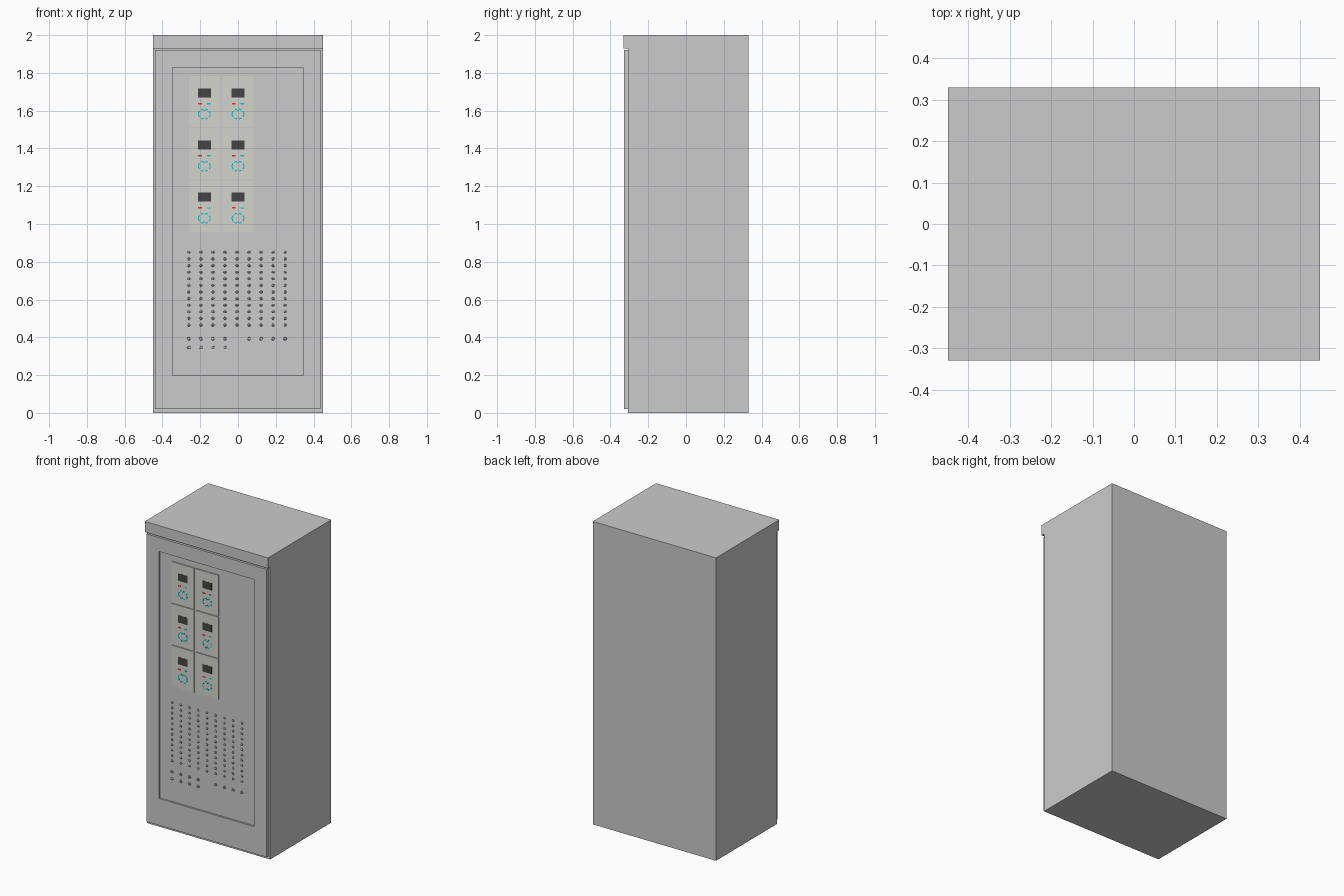
import bpy, bmesh, math
from mathutils import Matrix, Vector

if "Cube" in bpy.data.objects:
    bpy.data.objects.remove(bpy.data.objects["Cube"])


def material(name, rgb):
    m = bpy.data.materials.new(name)
    m.diffuse_color = (*rgb, 1)
    m.use_nodes = True
    m.node_tree.nodes["Principled BSDF"].inputs["Base Color"].default_value = m.diffuse_color
    return m


def finish(bm, name, mat=None, smooth=False):
    bmesh.ops.recalc_face_normals(bm, faces=bm.faces)
    me = bpy.data.meshes.new(name)
    bm.to_mesh(me)
    bm.free()
    ob = bpy.data.objects.new(name, me)
    bpy.context.collection.objects.link(ob)
    if mat:
        me.materials.append(mat)
    if smooth:
        bpy.ops.object.select_all(action='DESELECT')
        ob.select_set(True)
        bpy.context.view_layer.objects.active = ob
        bpy.ops.object.shade_smooth_by_angle(angle=math.radians(35))
    return ob


def box(bm, x, z, w, h, y0, y1, spin=0):
    m = (Matrix.Translation((x, (y0 + y1) / 2, z)) @ Matrix.Rotation(spin, 4, 'Y')
         @ Matrix.Diagonal((w, y1 - y0, h, 1)))
    bmesh.ops.create_cube(bm, size=1, matrix=m)


def disc(bm, x, z, r0, r1, y0, y1, n=12):
    # r0 is the radius at the back (y1), r1 at the front (y0)
    m = Matrix.Translation((x, (y0 + y1) / 2, z)) @ Matrix.Rotation(math.pi / 2, 4, 'X')
    bmesh.ops.create_cone(bm, cap_ends=True, segments=n, radius1=r0, radius2=r1,
                          depth=y1 - y0, matrix=m)


PLATE = material("plate_beige_grey", (0.66, 0.66, 0.62))
DARK = material("screen_dark", (0.06, 0.06, 0.06))
CYAN = material("cyan", (0.0, 0.55, 0.6))
RED = material("red", (0.7, 0.03, 0.03))
CREAM = material("lamp_cream", (0.75, 0.72, 0.55))
METAL = material("bezel_grey", (0.3, 0.3, 0.3))

# Cabinet body with overhanging header, extruded side profile
bm = bmesh.new()
profile = [(0.33, 0), (0.33, 2), (-0.33, 2), (-0.33, 1.93), (-0.307, 1.93), (-0.307, 0)]
face = bm.faces.new([bm.verts.new((-0.45, y, z)) for y, z in profile])
ext = bmesh.ops.extrude_face_region(bm, geom=[face])
bmesh.ops.translate(bm, vec=(0.9, 0, 0),
                    verts=[v for v in ext["geom"] if isinstance(v, bmesh.types.BMVert)])
finish(bm, "cabinet_body")

# Door with a shallow rectangular recess in its front
bm = bmesh.new()


def rect(x0, x1, z0, z1, y):
    return [bm.verts.new((x, y, z)) for x, z in ((x0, z0), (x1, z0), (x1, z1), (x0, z1))]


FLOOR = -0.316
loops = [rect(-0.44, 0.437, 0.02, 1.92, -0.307), rect(-0.44, 0.437, 0.02, 1.92, -0.328),
         rect(-0.348, 0.345, 0.197, 1.828, -0.328), rect(-0.348, 0.345, 0.197, 1.828, FLOOR)]
for a, b in zip(loops, loops[1:]):
    for i in range(4):
        j = (i + 1) % 4
        bm.faces.new((a[i], a[j], b[j], b[i]))
bm.faces.new(loops[0])
bm.faces.new(loops[-1])
finish(bm, "door")

# Six control units: plate, screen, indicators and a ring of keys
FACE = -0.322
plates, screens, cyans, reds = (bmesh.new() for _ in range(4))
for cx in (-0.178, 0.0):
    for row in range(3):
        cz = 1.648 - 0.276 * row
        box(plates, cx, cz, 0.163, 0.27, FACE, FLOOR)
        box(screens, cx, cz + 0.046, 0.068, 0.048, FACE - 0.001, FACE)
        box(reds, cx - 0.023, cz - 0.011, 0.02, 0.008, FACE - 0.001, FACE)
        box(cyans, cx + 0.023, cz - 0.011, 0.018, 0.007, FACE - 0.001, FACE)
        kz = cz - 0.066
        for k in range(8):
            a = 2 * math.pi * (k + 0.5) / 8
            box(cyans, cx + 0.031 * math.cos(a), kz + 0.026 * math.sin(a),
                0.013, 0.006, FACE - 0.001, FACE, math.pi / 2 - a)
        for s in (-1, 1):
            box(cyans, cx + s * 0.031, kz, 0.005, 0.01, FACE - 0.001, FACE)
            box(cyans, cx, kz + s * 0.019, 0.01, 0.004, FACE - 0.001, FACE)
finish(plates, "control_plates", PLATE)
finish(screens, "control_screens", DARK)
finish(cyans, "cyan_keys", CYAN)
finish(reds, "red_indicators", RED)

# Grid of small signal lamps, nine columns by twelve rows
columns = [-0.26 + 0.0637 * i for i in range(9)]
bezels, lenses = bmesh.new(), bmesh.new()
for x in columns:
    for row in range(12):
        z = 0.85 - 0.035 * row
        disc(bezels, x, z, 0.0075, 0.0065, FLOOR - 0.004, FLOOR)
        disc(lenses, x, z, 0.005, 0.003, FLOOR - 0.008, FLOOR - 0.004)
finish(bezels, "lamp_bezels", METAL, True)
finish(lenses, "lamp_lenses", CREAM, True)

# Larger push buttons below the lamps
buttons, caps = bmesh.new(), bmesh.new()
for z, used in ((0.392, (0, 1, 2, 3, 5, 6, 7, 8)), (0.346, (0, 1, 2, 3))):
    for i in used:
        disc(buttons, columns[i], z, 0.009, 0.008, FLOOR - 0.005, FLOOR, 16)
        disc(caps, columns[i], z, 0.006, 0.005, FLOOR - 0.01, FLOOR - 0.005, 16)
finish(buttons, "button_collars", METAL, True)
finish(caps, "button_caps", None, True)
